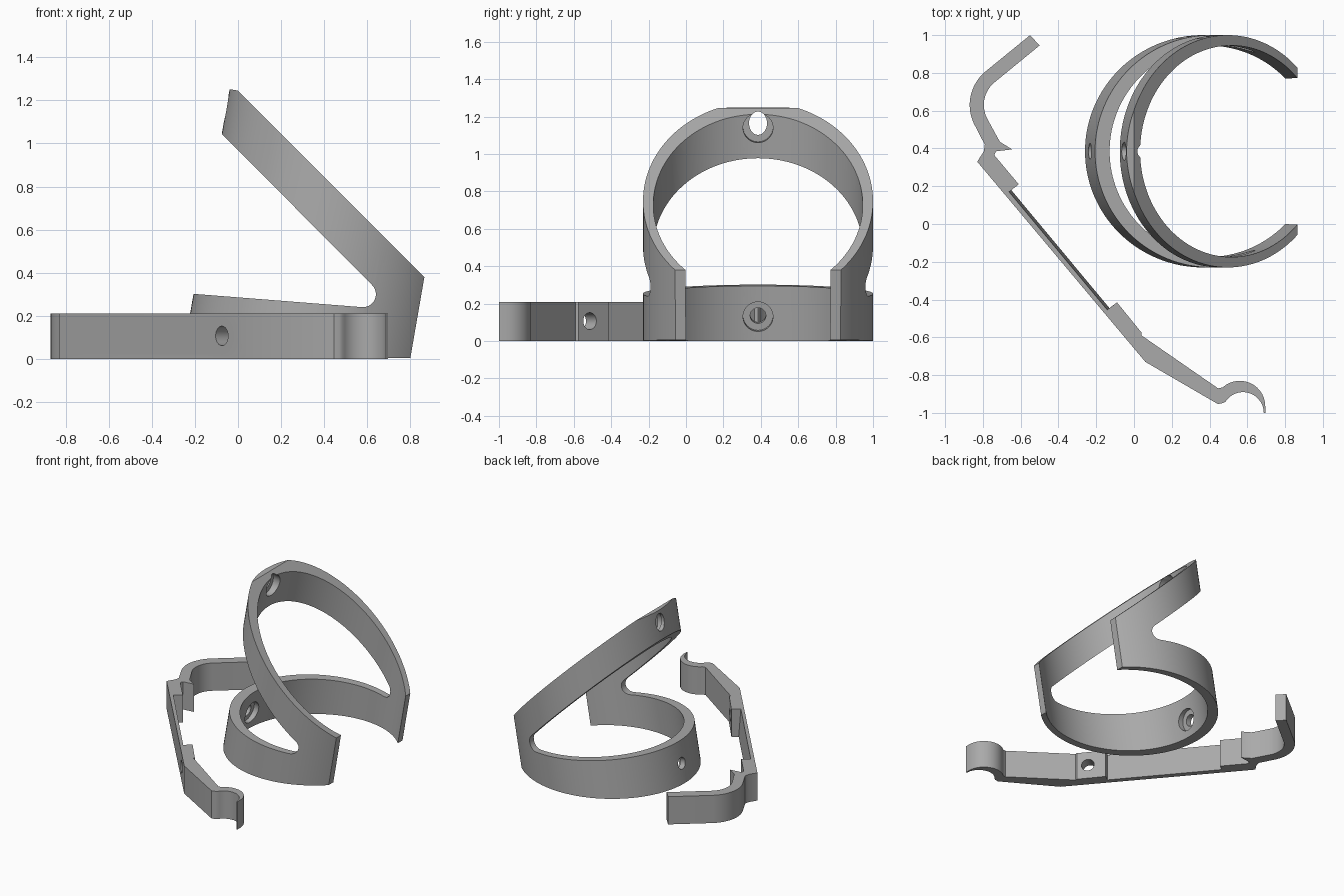
import bpy, bmesh, math
from mathutils import Vector, Matrix

if "Cube" in bpy.data.objects:
    bpy.data.objects.remove(bpy.data.objects["Cube"], do_unlink=True)

gray = bpy.data.materials.new("plain gray")
gray.use_nodes = True
COLOR = (0.4, 0.4, 0.4, 1)
gray.diffuse_color = COLOR
gray.node_tree.nodes["Principled BSDF"].inputs["Base Color"].default_value = COLOR


def new_object(name, bm):
    bmesh.ops.recalc_face_normals(bm, faces=bm.faces)
    mesh = bpy.data.meshes.new(name)
    bm.to_mesh(mesh)
    bm.free()
    mesh.materials.append(gray)
    obj = bpy.data.objects.new(name, mesh)
    bpy.context.scene.collection.objects.link(obj)
    return obj


def arc(cx, cy, r, start, end, n=14):
    steps = [math.radians(start + (end - start) * i / n) for i in range(n + 1)]
    return [(cx + r * math.cos(a), cy + r * math.sin(a)) for a in steps]


def prism(name, points, offset):
    """Extrude a closed outline of 3D points along an offset."""
    bm = bmesh.new()
    face = bm.faces.new([bm.verts.new(p) for p in points])
    ext = bmesh.ops.extrude_face_region(bm, geom=[face])
    moved = [v for v in ext["geom"] if isinstance(v, bmesh.types.BMVert)]
    bmesh.ops.translate(bm, verts=moved, vec=offset)
    return new_object(name, bm)


def rod(name, start, direction, r, length, sides=48, stretch=1.0):
    """Cylinder from a start point along a direction, optionally taller in z."""
    d = Vector(direction).normalized()
    bm = bmesh.new()
    bmesh.ops.create_cone(bm, cap_ends=True, segments=sides, radius1=r,
                          radius2=r, depth=length)
    turn = d.to_track_quat('Z', 'Y').to_matrix().to_4x4()
    place = Matrix.Translation(Vector(start) + d * length / 2)
    bm.transform(place @ Matrix.Diagonal((1, 1, stretch, 1)) @ turn)
    return new_object(name, bm)


def combine(obj, tool, operation='DIFFERENCE'):
    """Apply a boolean and discard the cutter."""
    mod = obj.modifiers.new("cut", 'BOOLEAN')
    mod.operation, mod.solver, mod.object = operation, 'EXACT', tool
    graph = bpy.context.evaluated_depsgraph_get()
    graph.update()
    mesh = bpy.data.meshes.new_from_object(obj.evaluated_get(graph))
    obj.modifiers.clear()
    obj.data = mesh
    bpy.data.objects.remove(tool, do_unlink=True)


def finish(obj):
    obj.data.materials.clear()
    obj.data.materials.append(gray)
    bpy.ops.object.select_all(action='DESELECT')
    obj.select_set(True)
    bpy.context.view_layer.objects.active = obj
    bpy.ops.object.shade_smooth_by_angle(angle=math.radians(30))


# Forked collar: a leaning tube trimmed to a V-shaped side profile
MID_Y = 0.385
LEAN = math.radians(10)
axis = Vector((math.sin(LEAN), 0, math.cos(LEAN)))
across = Vector((math.cos(LEAN), 0, -math.sin(LEAN)))
base = Vector((0.365, MID_Y, 0))

collar = rod("forked_collar", base - axis * 0.3, axis, 0.615, 2, 128)
bore = rod("bore_cutter", base + across * 0.022 - axis * 0.5, axis, 0.56, 2.5, 128)
combine(collar, bore)

side = [(-0.5, 0), (0.8, 0.005), (0.865, 0.38), (0, 1.245), (-0.03, 1.25),
        (-0.3, 1.25), (-0.3, 1.27 - 0.0)]
side = side[:5] + [(-0.2, 1.25), (-0.2, 1.17)]
side += arc(0.58, 0.3, 0.06, 45, -94) + [(-0.5, 0.325)]
trim = prism("trim_profile", [(x, -1, z) for x, z in side], (0, 3, 0))
combine(collar, trim, 'INTERSECT')

# Screw holes in the collar, each with a recess on the inner face
low_hole = Vector((-0.24, MID_Y, 0.145))
combine(collar, rod("low_hole", low_hole - across * 0.1, across, 0.042, 0.4))
combine(collar, rod("low_recess", low_hole + across * 0.05, across, 0.08, 0.2))
combine(collar, rod("tip_slot", (-0.2, MID_Y, 1.165), (1, 0, 0), 0.048, 0.4, stretch=1.3))
combine(collar, rod("tip_recess", (-0.03, MID_Y, 1.145), (1, 0, -0.1), 0.08, 0.2))
finish(collar)

# Strap clip: a flat outline with a hook at each end
outline = [(-0.50, 0.945), (-0.55, 1.0)]
outline += arc(-0.64, 0.63, 0.23, 130, 211)
outline += [(-0.79, 0.42), (-0.795, 0.385), (-0.83, 0.33), (0.06, -0.73),
            (0.43, -0.945), (0.445, -0.953), (0.47, -0.948)]
outline += arc(0.577, -1.0, 0.11, 148, 0)
outline += [(0.695, -1.0)] + arc(0.56, -0.965, 0.135, 0, 132)
outline += [(0.445, -0.87), (0.04, -0.59), (0.04, -0.575), (-0.09, -0.415)]
strap = [(-0.13, -0.445), (-0.65, 0.18)]
outline += strap
outline += [(-0.61, 0.21), (-0.74, 0.365), (-0.73, 0.385), (-0.645, 0.395), (-0.71, 0.435)]
outline += arc(-0.64, 0.63, 0.155, 211, 130)
HEIGHT = 0.21
clip = prism("strap_clip", [(x, y, 0) for x, y in outline], (0, 0, HEIGHT))

# Taper the thin middle of the strap towards its top
normal = Vector((0.765, 0.643, 0))
for v in clip.data.vertices:
    if v.co.z > 0.1 and any(math.dist(v.co[:2], p) < 0.001 for p in strap):
        v.co -= normal * 0.015

# Screw holes through the two thick blocks, recessed on the outside
for x in (-0.735, -0.075):
    spot = Vector((x, 0.33 - (x + 0.83) * 1.191, 0.107))
    combine(clip, rod("clip_hole", spot - normal * 0.1, normal, 0.045, 0.4))
    combine(clip, rod("clip_recess", spot - normal * 0.1, normal, 0.088, 0.13))
    if x < -0.5:
        combine(clip, rod("head_clearance", spot + normal * 0.098, normal, 0.085, 0.15))
finish(clip)
